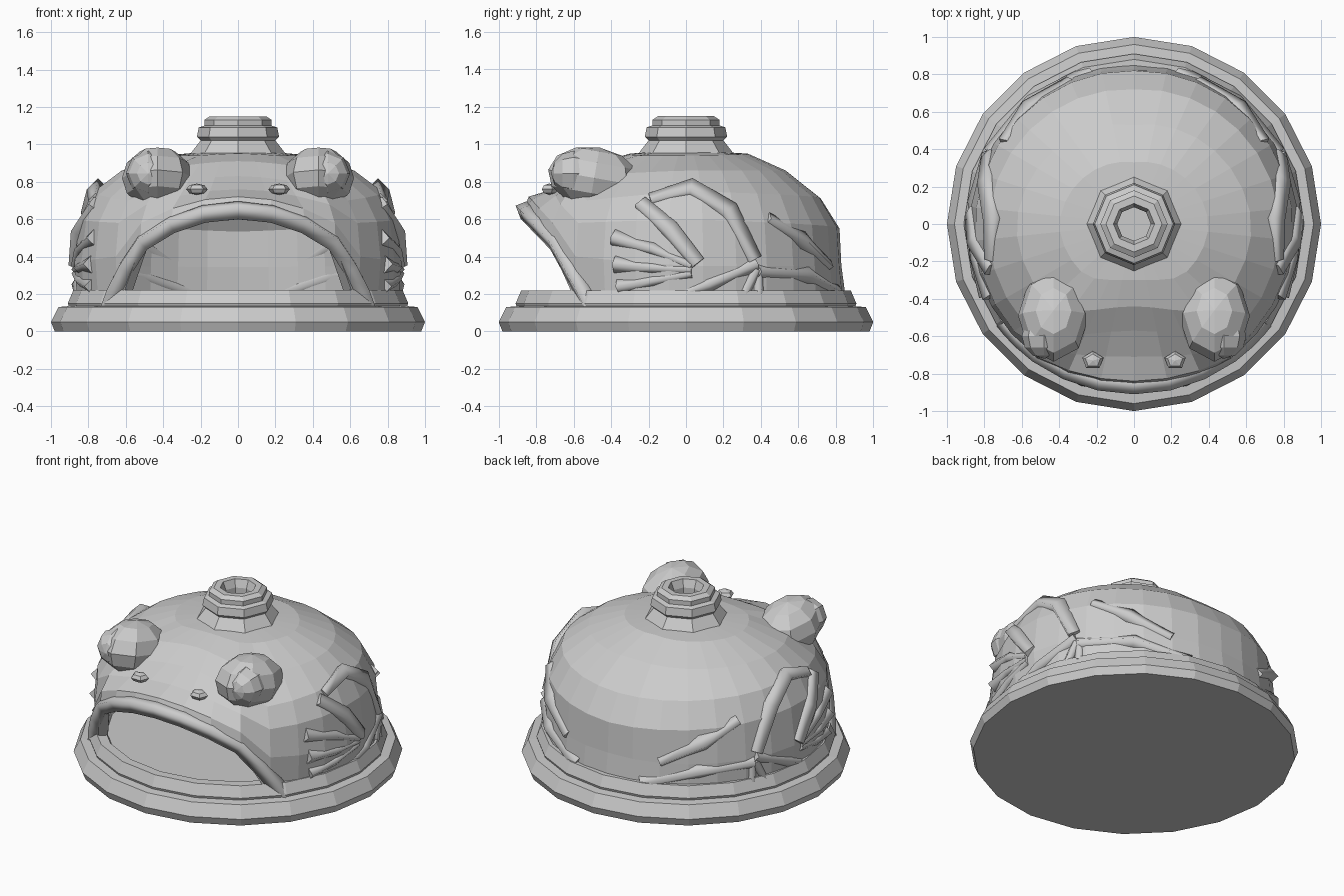
import bpy, bmesh
from math import sin, cos, pi, radians
from mathutils import Vector

cube = bpy.data.objects.get("Cube")
if cube:
    bpy.data.objects.remove(cube)

grey = bpy.data.materials.new("plain grey")
grey.use_nodes = True
grey.diffuse_color = (0.6, 0.6, 0.6, 1)
grey.node_tree.nodes["Principled BSDF"].inputs["Base Color"].default_value = (0.6, 0.6, 0.6, 1)


def add_object(name, bm):
    mesh = bpy.data.meshes.new(name)
    bm.to_mesh(mesh)
    bm.free()
    mesh.materials.append(grey)
    obj = bpy.data.objects.new(name, mesh)
    bpy.context.collection.objects.link(obj)
    return obj


def lathe(name, profile, sides, closed=False):
    """Turn (radius, height) points about z; open profiles get flat caps."""
    bm = bmesh.new()
    rings = [[bm.verts.new((r * sin(2 * pi * i / sides), r * cos(2 * pi * i / sides), z))
              for i in range(sides)] for r, z in profile]
    pairs = list(zip(rings, rings[1:]))
    if closed:
        pairs.append((rings[-1], rings[0]))
    else:
        bm.faces.new(rings[0])
        bm.faces.new(rings[-1])
    for low, high in pairs:
        for i in range(sides):
            j = (i + 1) % sides
            bm.faces.new((low[i], low[j], high[j], high[i]))
    bmesh.ops.recalc_face_normals(bm, faces=bm.faces)
    return add_object(name, bm)


def ball(name, centre, size, tilt=0, u=8, v=6):
    bm = bmesh.new()
    bmesh.ops.create_uvsphere(bm, u_segments=u, v_segments=v, radius=1)
    obj = add_object(name, bm)
    obj.location, obj.scale = centre, size
    obj.rotation_euler.x = tilt
    return obj


def tube(name, points, resolution=0):
    """Faceted tube through (position, radius) points."""
    curve = bpy.data.curves.new(name, 'CURVE')
    curve.dimensions = '3D'
    curve.bevel_depth = 1
    curve.bevel_resolution = resolution
    curve.use_fill_caps = True
    spline = curve.splines.new('POLY')
    spline.points.add(len(points) - 1)
    for p, (co, radius) in zip(spline.points, points):
        p.co = (*co, 1)
        p.radius = radius
    curve.materials.append(grey)
    obj = bpy.data.objects.new(name, curve)
    bpy.context.collection.objects.link(obj)
    bpy.ops.object.select_all(action='DESELECT')
    obj.select_set(True)
    bpy.context.view_layer.objects.active = obj
    bpy.ops.object.convert(target='MESH')


# Body outlines (radius, height) at angles measured from the front
OUTLINES = {
    0: [(.88, .62), (.84, .72), (.71, .76), (.57, .83), (.44, .91), (.3, .95), (.17, .96)],
    36: [(.89, .45), (.88, .58), (.83, .68), (.74, .78), (.58, .88), (.36, .94), (.17, .96)],
    48: [(.86, .13), (.88, .4), (.86, .58), (.79, .7), (.62, .84), (.38, .94), (.17, .96)],
    90: [(.86, .13), (.88, .35), (.85, .6), (.78, .75), (.63, .86), (.4, .94), (.17, .96)],
    180: [(.86, .13), (.83, .35), (.82, .55), (.72, .71), (.53, .86), (.33, .95), (.17, .96)],
}


def outline(angle):
    angle = min(angle, 360 - angle)
    keys = list(OUTLINES)
    for a, b in zip(keys, keys[1:]):
        if angle <= b:
            t = (angle - a) / (b - a)
            if a == 0:
                t *= t
            return [Vector(p).lerp(Vector(q), t) for p, q in zip(OUTLINES[a], OUTLINES[b])]


def around(angle, r, z, side=1):
    return Vector((side * r * sin(radians(angle)), -r * cos(radians(angle)), z))


def on_body(angle, z, side, sink=0.015):
    pts = outline(angle)
    for p, q in zip(pts, pts[1:]):
        if z <= q.y:
            r = p.lerp(q, (z - p.y) / (q.y - p.y)).x
            return around(angle, r - sink, z, side)


# Round base plate and lower jaw with a shallow tray
lathe("base_plate", [(.98, 0), (1, .05), (.96, .13), (.85, .14)], 20)
lathe("lower_jaw", [(.9, .12), (.91, .15), (.88, .22), (.82, .22), (.8, .18)], 20)

# Hollow body shell, open at the mouth
bm = bmesh.new()
columns = [[bm.verts.new(around(a, p.x, p.y)) for p in outline(a)] for a in range(0, 360, 12)]
for i, col in enumerate(columns):
    nxt = columns[(i + 1) % len(columns)]
    for k in range(len(col) - 1):
        bm.faces.new((col[k], nxt[k], nxt[k + 1], col[k + 1]))
body = add_object("body_shell", bm)
shell = body.modifiers.new("thickness", 'SOLIDIFY')
shell.thickness = 0.06
shell.offset = -1

# Raised upper lip round the mouth opening
arch = []
for a in (-54, -50, -44, -36, -24, -12, 0, 12, 24, 36, 44, 50, 54):
    edge = outline(abs(a))[0]
    low = {44: .34, 50: .22, 54: .12}.get(abs(a), edge.y + .03)
    arch.append((around(a, .86, low), .055))
tube("upper_lip", arch)

# Stepped chimney collar with a through hole
lathe("chimney", [(.27, .93), (.2, 1.02), (.22, 1.04), (.21, 1.09), (.18, 1.1), (.18, 1.13),
                  (.15, 1.15), (.11, 1.15), (.09, 1.1), (.09, .88), (.2, .88)], 8, closed=True)

# Limbs as (angle from front, height, radius)
LIMBS = {
    "upper_finger": [(63, .5, .055), (78, .44, .04), (92, .35, .03)],
    "middle_finger": [(64, .36, .055), (78, .34, .035), (92, .33, .03)],
    "lower_finger": [(65, .24, .05), (78, .27, .035), (92, .31, .03)],
    "upper_arm": [(72, .68, .05), (84, .54, .06), (94, .36, .05)],
    "thigh": [(76, .7, .04), (92, .76, .06), (106, .64, .065), (115, .38, .05)],
    "shin": [(80, .15, .03), (98, .25, .045), (116, .36, .05)],
    "rear_thigh": [(122, .6, .04), (138, .48, .06), (156, .35, .04)],
    "rear_shin": [(116, .32, .05), (140, .3, .055), (164, .2, .05)],
    "inner_toe": [(111, .19, .035), (116, .33, .04)],
    "outer_toe": [(117, .2, .04), (117, .34, .03)],
}
for side, label in ((1, "left"), (-1, "right")):
    for part, pts in LIMBS.items():
        tube(f"{label}_{part}", [(on_body(a, z, side), r) for a, z, r in pts])
    # Bulging brow, eyeball and nostril
    ball(f"{label}_brow", (side * .43, -.49, .82), (.19, .25, .165), radians(-10))
    ball(f"{label}_eyeball", (side * .48, -.6, .845), (.12, .12, .12), pi / 2)
    ball(f"{label}_nostril", (side * .22, -.73, .76), (.06, .05, .03), u=5, v=4)
